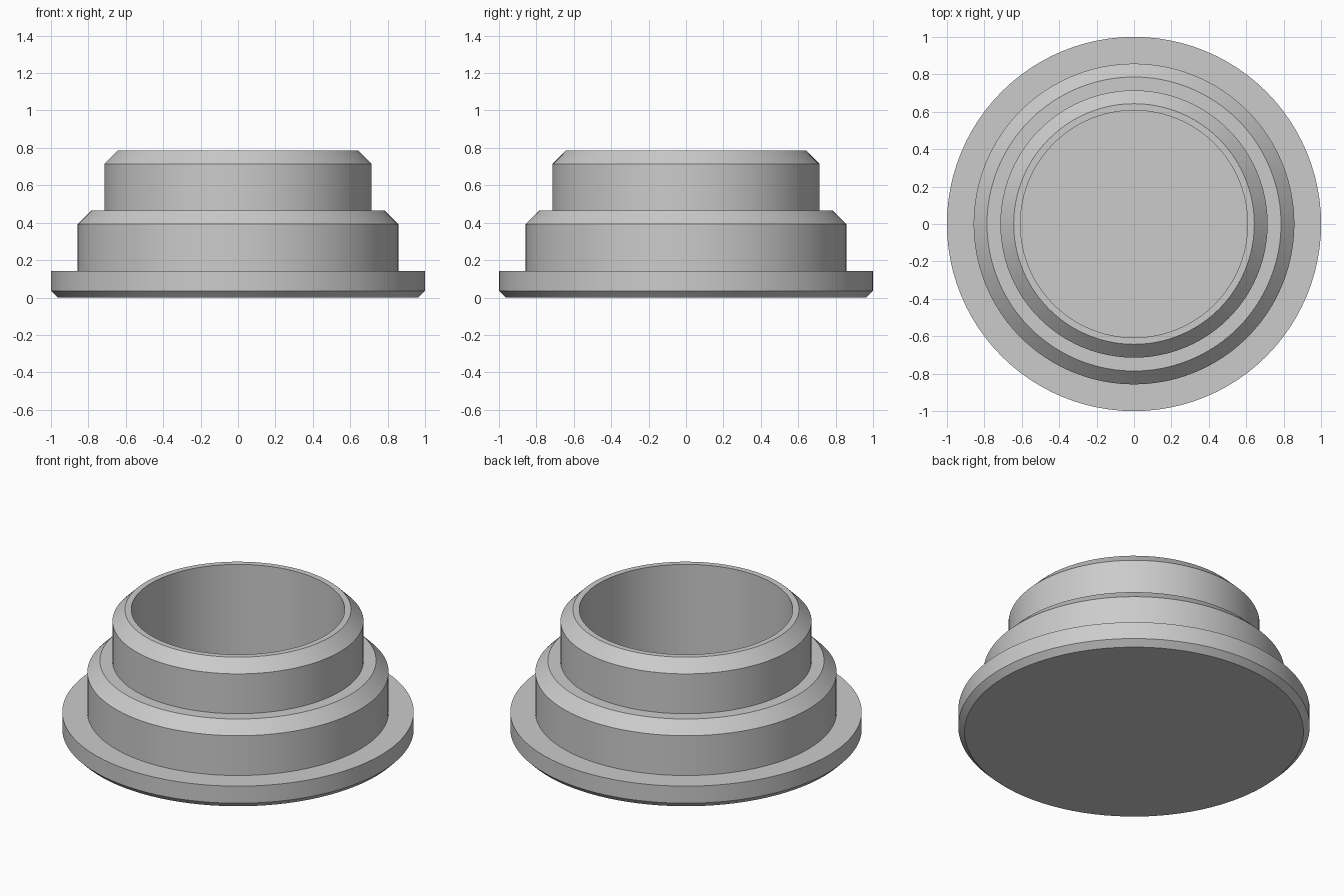
import bpy
import bmesh
import math
from mathutils import Vector

cube = bpy.data.objects.get("Cube")
if cube:
    bpy.data.objects.remove(cube, do_unlink=True)

# Plain grey material
grey = bpy.data.materials.new("plain_grey")
grey.use_nodes = True
colour = (0.6, 0.6, 0.6, 1)
grey.diffuse_color = colour
grey.node_tree.nodes["Principled BSDF"].inputs["Base Color"].default_value = colour

# Half section of the stepped cap: (radius, height) in units of the flange radius / 28
UNIT = 1 / 28
SECTION = [
    (0, 0), (27, 0), (28, 1), (28, 4),      # flange with chamfered underside
    (24, 4), (24, 11), (22, 13),            # lower tier
    (20, 13), (20, 20), (18, 22),           # upper tier
    (17, 22), (17, 4), (0, 4),              # rim, bore and bore floor
]


def revolve(name, section, steps):
    bm = bmesh.new()
    verts = [bm.verts.new((r * UNIT, 0, z * UNIT)) for r, z in section]
    edges = [bm.edges.new(pair) for pair in zip(verts, verts[1:])]
    bmesh.ops.spin(bm, geom=verts + edges, cent=Vector(), axis=Vector((0, 0, 1)),
                   angle=math.tau, steps=steps, use_merge=True)
    bmesh.ops.remove_doubles(bm, verts=bm.verts[:], dist=1e-5)
    bmesh.ops.recalc_face_normals(bm, faces=bm.faces[:])
    mesh = bpy.data.meshes.new(name)
    bm.to_mesh(mesh)
    bm.free()
    obj = bpy.data.objects.new(name, mesh)
    bpy.context.collection.objects.link(obj)
    return obj


cap = revolve("stepped_cap", SECTION, 96)
cap.data.materials.append(grey)
bpy.ops.object.select_all(action="DESELECT")
cap.select_set(True)
bpy.context.view_layer.objects.active = cap
bpy.ops.object.shade_smooth_by_angle(angle=math.radians(30))
